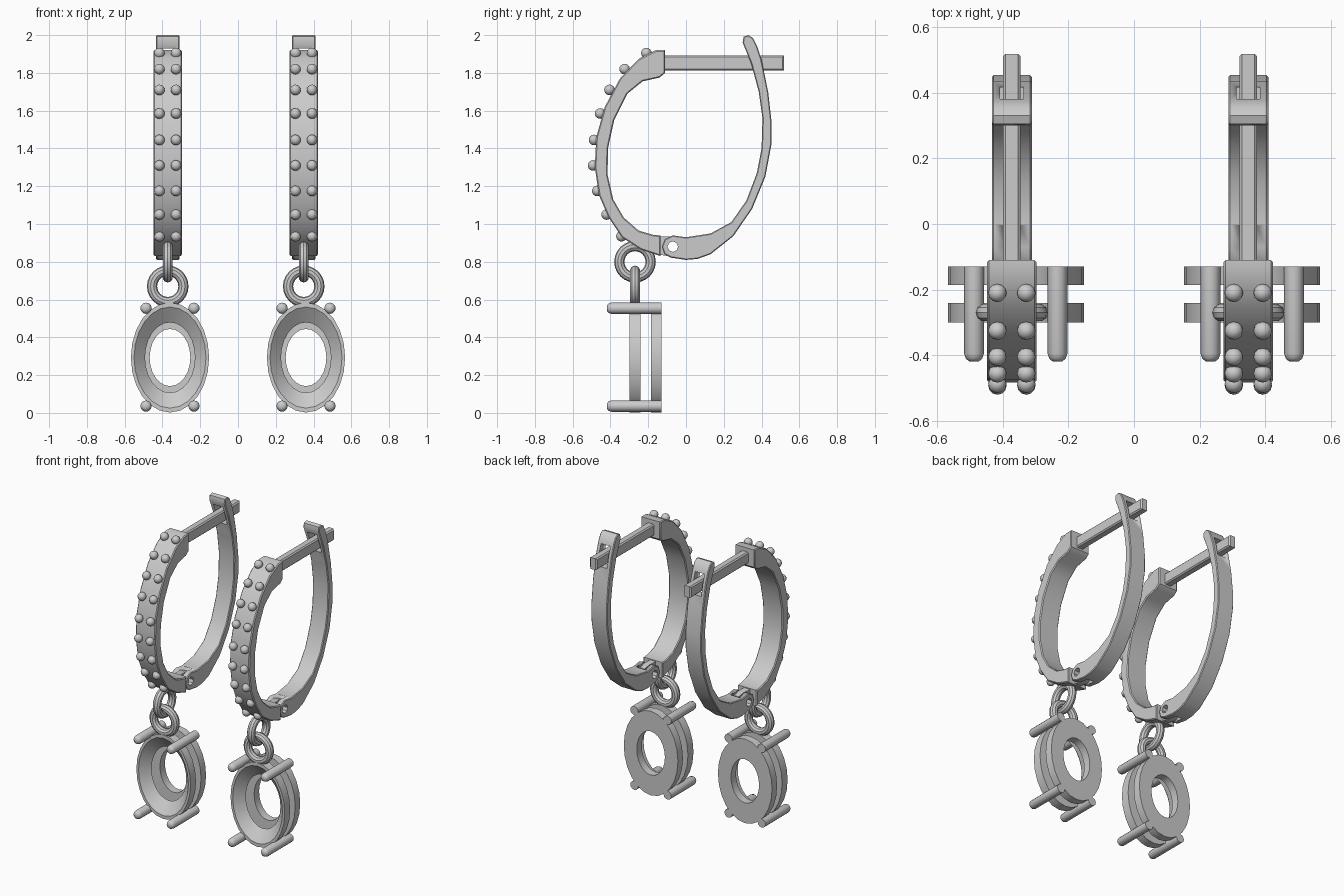
import bpy, bmesh, math
from mathutils import Matrix, Vector

if "Cube" in bpy.data.objects:
    bpy.data.objects.remove(bpy.data.objects["Cube"])

SIDES = {"left": -0.36, "right": 0.36}   # the two earrings are shifted copies
HX = -0.012                              # hoop offset from the pendant centre
PIVOT = (-0.07, 0.88)                    # hinge axis (y, z)


def finish(name, bm, angle=35):
    bmesh.ops.recalc_face_normals(bm, faces=bm.faces)
    me = bpy.data.meshes.new(name)
    bm.to_mesh(me)
    bm.free()
    ob = bpy.data.objects.new(name, me)
    bpy.context.collection.objects.link(ob)
    bpy.ops.object.select_all(action='DESELECT')
    ob.select_set(True)
    bpy.context.view_layer.objects.active = ob
    bpy.ops.object.shade_smooth_by_angle(angle=math.radians(angle))
    return ob


def extrude_yz(name, pts, x0, x1, bevel=0.0):
    bm = bmesh.new()
    f = bm.faces.new([bm.verts.new((x0, y, z)) for y, z in pts])
    r = bmesh.ops.extrude_face_region(bm, geom=[f])
    bmesh.ops.translate(bm, vec=(x1 - x0, 0, 0),
                        verts=[v for v in r["geom"] if isinstance(v, bmesh.types.BMVert)])
    if bevel:
        rim = [e for e in bm.edges if abs(e.verts[0].co.x - e.verts[1].co.x) < 1e-6]
        bmesh.ops.bevel(bm, geom=rim, offset=bevel, segments=1, affect='EDGES')
    return finish(name, bm)


def box_pts(y0, y1, z0, z1):
    return [(y0, z0), (y1, z0), (y1, z1), (y0, z1)]


def circle_pts(c, r, n):
    return [(c[0] + r * math.cos(math.tau * i / n), c[1] + r * math.sin(math.tau * i / n))
            for i in range(n)]


def cut(ob, cutter):
    cutter.hide_render = True
    m = ob.modifiers.new("cut", 'BOOLEAN')
    m.object, m.operation, m.solver = cutter, 'DIFFERENCE', 'EXACT'
    bpy.ops.object.select_all(action='DESELECT')
    bpy.context.view_layer.objects.active = ob
    ob.select_set(True)
    bpy.ops.object.modifier_apply(modifier=m.name)
    bpy.data.objects.remove(cutter)


def lathe(name, profile, centre, n, m, sx=1.0, sz=1.0):
    """Closed (radius, y) profile swept around the y axis, scaled to an ellipse."""
    bm = bmesh.new()
    rings = [[bm.verts.new((centre[0] + r * sx * math.cos(math.tau * i / n), centre[1] + y,
                            centre[2] + r * sz * math.sin(math.tau * i / n)))
              for r, y in profile] for i in range(n)]
    for i in range(n):
        a, b = rings[i], rings[(i + 1) % n]
        for j in range(m):
            k = (j + 1) % m
            bm.faces.new((a[j], a[k], b[k], b[j]))
    return finish(name, bm, 30)


parts = []

# front band of the hoop
front = [(-0.11, 1.92), (-0.16, 1.92), (-0.25, 1.875), (-0.35, 1.77), (-0.43, 1.62),
         (-0.475, 1.46), (-0.483, 1.30), (-0.46, 1.15), (-0.41, 1.035), (-0.34, 0.93),
         (-0.24, 0.865), (-0.135, 0.83), (-0.135, 0.94), (-0.17, 0.942), (-0.25, 0.965),
         (-0.33, 1.035), (-0.385, 1.13), (-0.415, 1.26), (-0.413, 1.40), (-0.38, 1.55),
         (-0.31, 1.69), (-0.23, 1.755), (-0.14, 1.775), (-0.11, 1.80)]
parts.append(extrude_yz("front_band", front, HX - 0.075, HX + 0.075, 0.006))

# hinge tongue between the fork arms
tongue = extrude_yz("hinge_tongue", [(-0.15, 0.84), (-0.07, 0.825), (-0.03, 0.84), (-0.015, 0.88),
                    (-0.03, 0.92), (-0.07, 0.935), (-0.15, 0.935)], HX - 0.022, HX + 0.022)
cut(tongue, extrude_yz("cutter", circle_pts(PIVOT, 0.028, 8), -0.2, 0.2))
parts.append(tongue)

# back arm with forked hinge, pin hole and slot for the post
back = [(-0.128, 0.88), (-0.115, 0.84), (-0.08, 0.822), (0.0, 0.81), (0.06, 0.815), (0.13, 0.84),
        (0.25, 0.935), (0.35, 1.08), (0.42, 1.25), (0.452, 1.42), (0.453, 1.54), (0.435, 1.70),
        (0.40, 1.87), (0.375, 1.945), (0.355, 1.985), (0.33, 2.0), (0.305, 1.992), (0.30, 1.96),
        (0.345, 1.85), (0.385, 1.70), (0.405, 1.56), (0.40, 1.40), (0.375, 1.27), (0.32, 1.125),
        (0.24, 1.01), (0.13, 0.95), (0.0, 0.93), (-0.07, 0.94), (-0.112, 0.92)]
arm = extrude_yz("back_arm", back, HX - 0.061, HX + 0.061, 0.005)
cut(arm, extrude_yz("cutter", circle_pts(PIVOT, 0.028, 8), -0.2, 0.2))
cut(arm, extrude_yz("cutter", box_pts(-0.2, -0.005, 0.75, 1.0), HX - 0.025, HX + 0.025))
cut(arm, extrude_yz("cutter", box_pts(0.25, 0.5, 1.79, 1.93), HX - 0.036, HX + 0.036))
parts.append(arm)

# ear post
parts.append(extrude_yz("ear_post", box_pts(-0.13, 0.518, 1.813, 1.892),
                        HX - 0.027, HX + 0.027, 0.008))

# paired beads along the front band
bm = bmesh.new()
for y, z in [(-0.21, 1.905), (-0.325, 1.82), (-0.405, 1.71), (-0.455, 1.585), (-0.487, 1.445),
             (-0.492, 1.31), (-0.47, 1.175), (-0.42, 1.05), (-0.342, 0.935)]:
    for s in (-1, 1):
        bmesh.ops.create_uvsphere(bm, u_segments=12, v_segments=8, radius=0.028,
                                  matrix=Matrix.Translation((HX + s * 0.044, y, z)))
parts.append(finish("beads", bm))

# two linked jump rings
tube = [(0.083 + 0.027 * math.cos(math.tau * j / 10), 0.027 * math.sin(math.tau * j / 10))
        for j in range(10)]
lower = lathe("lower_ring", tube, (HX, -0.27, 0.67), 24, 10)
upper = lathe("upper_ring", tube, (0, 0, 0), 24, 10)
upper.data.transform(Matrix.Translation((HX, -0.27, 0.80)) @ Matrix.Rotation(math.pi / 2, 4, 'Z'))
parts += [lower, upper]

# oval setting: tapered front bezel and flat back ring
C = (0, 0, 0.293)
bezel = [(1.0, -0.30), (1.0, -0.24), (0.64, -0.24), (0.92, -0.30)]
base = [(1.0, -0.185), (1.0, -0.13), (0.52, -0.13), (0.52, -0.185)]
parts.append(lathe("front_bezel", bezel, C, 24, 4, 0.207, 0.291))
parts.append(lathe("back_ring", base, C, 24, 4, 0.207, 0.291))

# four prongs with rounded tips
bm = bmesh.new()
N = 12
prof = [(0.03, -0.13), (0.03, -0.395), (0.025, -0.41), (0.014, -0.419)]
for sx in (-1, 1):
    for sz in (-1, 1):
        cx, cz = sx * 0.127, 0.295 + sz * 0.259
        rings = [[bm.verts.new((cx + r * math.cos(math.tau * i / N), y,
                                cz + r * math.sin(math.tau * i / N))) for i in range(N)]
                 for r, y in prof]
        for a, b in zip(rings, rings[1:]):
            for i in range(N):
                k = (i + 1) % N
                bm.faces.new((a[i], a[k], b[k], b[i]))
        bm.faces.new(rings[0])
        bm.faces.new(rings[-1])
parts.append(finish("prongs", bm, 50))

# place the pair
for ob in parts:
    name = ob.name
    twin = ob.copy()
    bpy.context.collection.objects.link(twin)
    ob.name, twin.name = "left_" + name, "right_" + name
    ob.location.x, twin.location.x = SIDES["left"], SIDES["right"]
